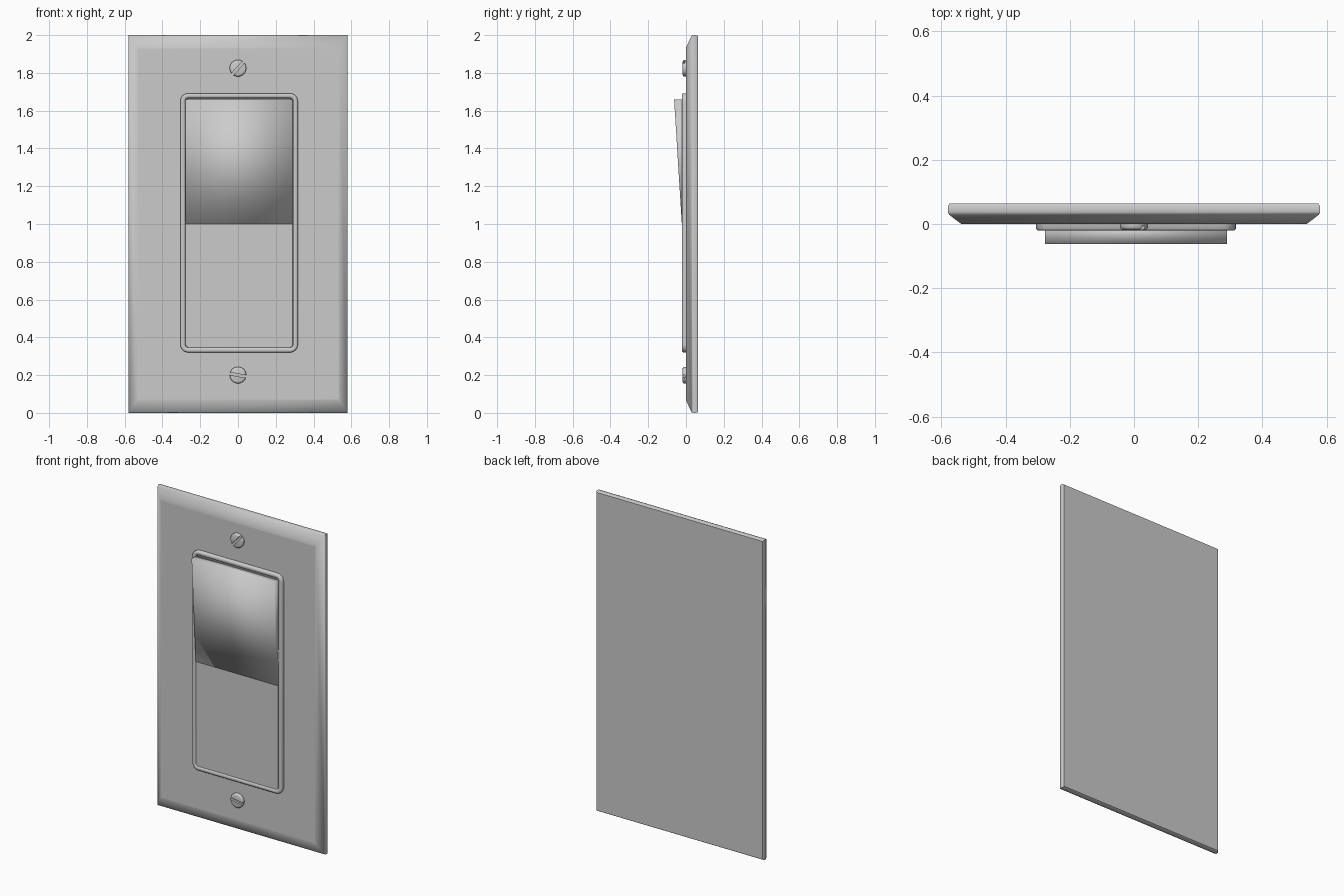
import bpy, bmesh
from math import radians, sin, cos, pi, asin

cube = bpy.data.objects.get("Cube")
if cube:
    bpy.data.objects.remove(cube, do_unlink=True)

GREY = (0.6, 0.6, 0.6, 1)
mat = bpy.data.materials.new("plain grey plastic")
mat.use_nodes = True
mat.diffuse_color = GREY
bsdf = next(n for n in mat.node_tree.nodes if n.type == 'BSDF_PRINCIPLED')
bsdf.inputs["Base Color"].default_value = GREY


def rect(x0, x1, z0, z1, r=0, n=6):
    """Rectangle outline in x, z with optional round corners."""
    if r <= 0:
        return [(x1, z1), (x0, z1), (x0, z0), (x1, z0)]
    corners = [(x1 - r, z1 - r), (x0 + r, z1 - r), (x0 + r, z0 + r), (x1 - r, z0 + r)]
    return [(cx + r * cos((k + i / n) * pi / 2), cz + r * sin((k + i / n) * pi / 2))
            for k, (cx, cz) in enumerate(corners) for i in range(n + 1)]


def add_loft(bm, rings, closed=False):
    """Join (y, outline) rings with quads; cap the ends or loop back round."""
    vs = [[bm.verts.new((x, y, z)) for x, z in pts] for y, pts in rings]
    pairs = list(zip(vs, vs[1:]))
    if closed:
        pairs.append((vs[-1], vs[0]))
    else:
        bm.faces.new(vs[0])
        bm.faces.new(vs[-1])
    for a, b in pairs:
        for i in range(len(a)):
            j = (i + 1) % len(a)
            bm.faces.new((a[i], a[j], b[j], b[i]))


def finish(name, bm, angle):
    """Turn the mesh into a shaded object."""
    bmesh.ops.recalc_face_normals(bm, faces=bm.faces)
    me = bpy.data.meshes.new(name)
    bm.to_mesh(me)
    bm.free()
    me.materials.append(mat)
    ob = bpy.data.objects.new(name, me)
    bpy.context.collection.objects.link(ob)
    bpy.ops.object.select_all(action='DESELECT')
    ob.select_set(True)
    bpy.context.view_layer.objects.active = ob
    bpy.ops.object.shade_smooth_by_angle(angle=radians(angle))
    return ob


# Wall plate: thin slab with a sloping front rim
bm = bmesh.new()
profile = [(0.064, 0.006, 0.006), (0.055, 0, 0), (0.038, 0, 0), (0.029, 0.004, 0.004),
           (0.0, 0.042, 0.066), (0.0, 0.05, 0.076)]
add_loft(bm, [(y, rect(-0.58 + dx, 0.58 - dx, dz, 2 - dz)) for y, dx, dz in profile])
finish("wall_plate", bm, 50)

# Raised frame around the rocker
bm = bmesh.new()
section = [(0.01, 0), (-0.015, 0), (-0.02, 0.005), (-0.021, 0.012),
           (-0.02, 0.02), (-0.015, 0.026), (0.01, 0.026)]
add_loft(bm, [(y, rect(-0.305 + d, 0.317 - d, 0.32 + d, 1.692 - d, 0.042 - d))
              for y, d in section], closed=True)
finish("rocker_frame", bm, 50)

# Flat rocker body filling the frame
bm = bmesh.new()
add_loft(bm, [(0.01, rect(-0.277, 0.289, 0.347, 1.664, 0.015)),
              (-0.018, rect(-0.277, 0.289, 0.347, 1.664, 0.015))])
finish("rocker_base", bm, 30)

# Upper rocker half tilting outwards, front face split along its diagonal
bm = bmesh.new()
left, right, low, high = -0.277, 0.289, 1.0, 1.658
back = [bm.verts.new((x, 0.0, z)) for x, z in rect(left, right, low, high)]
front = [bm.verts.new((x, -0.063 if z > low else -0.022, z))
         for x, z in rect(left, right, low, high)]
bm.faces.new(back)
bm.faces.new((front[0], front[1], front[3]))
bm.faces.new((front[1], front[2], front[3]))
for i in range(4):
    j = (i + 1) % 4
    bm.faces.new((back[i], back[j], front[j], front[i]))
finish("rocker_paddle", bm, 120)


def half_head(r, gap, turn, cz, n=14):
    """Outline of one side of a slotted disc, turned about its centre."""
    pts = []
    a = asin(gap / r)
    for i in range(n + 1):
        t = a + (pi - 2 * a) * i / n + turn
        pts.append((r * cos(t), cz + r * sin(t)))
    return pts


# Slotted screws above and below the rocker
for name, cz, slot in (("top_screw", 1.825, 48), ("bottom_screw", 0.2, -10)):
    bm = bmesh.new()
    disc = [(0.044 * cos(i * pi / 16), cz + 0.044 * sin(i * pi / 16)) for i in range(32)]
    add_loft(bm, [(0.01, disc), (-0.006, disc)])
    for turn in (radians(slot), radians(slot + 180)):
        add_loft(bm, [(y, half_head(r, 0.007, turn, cz))
                      for y, r in ((0.0, 0.044), (-0.011, 0.044), (-0.016, 0.04), (-0.018, 0.034))])
    finish(name, bm, 50)
